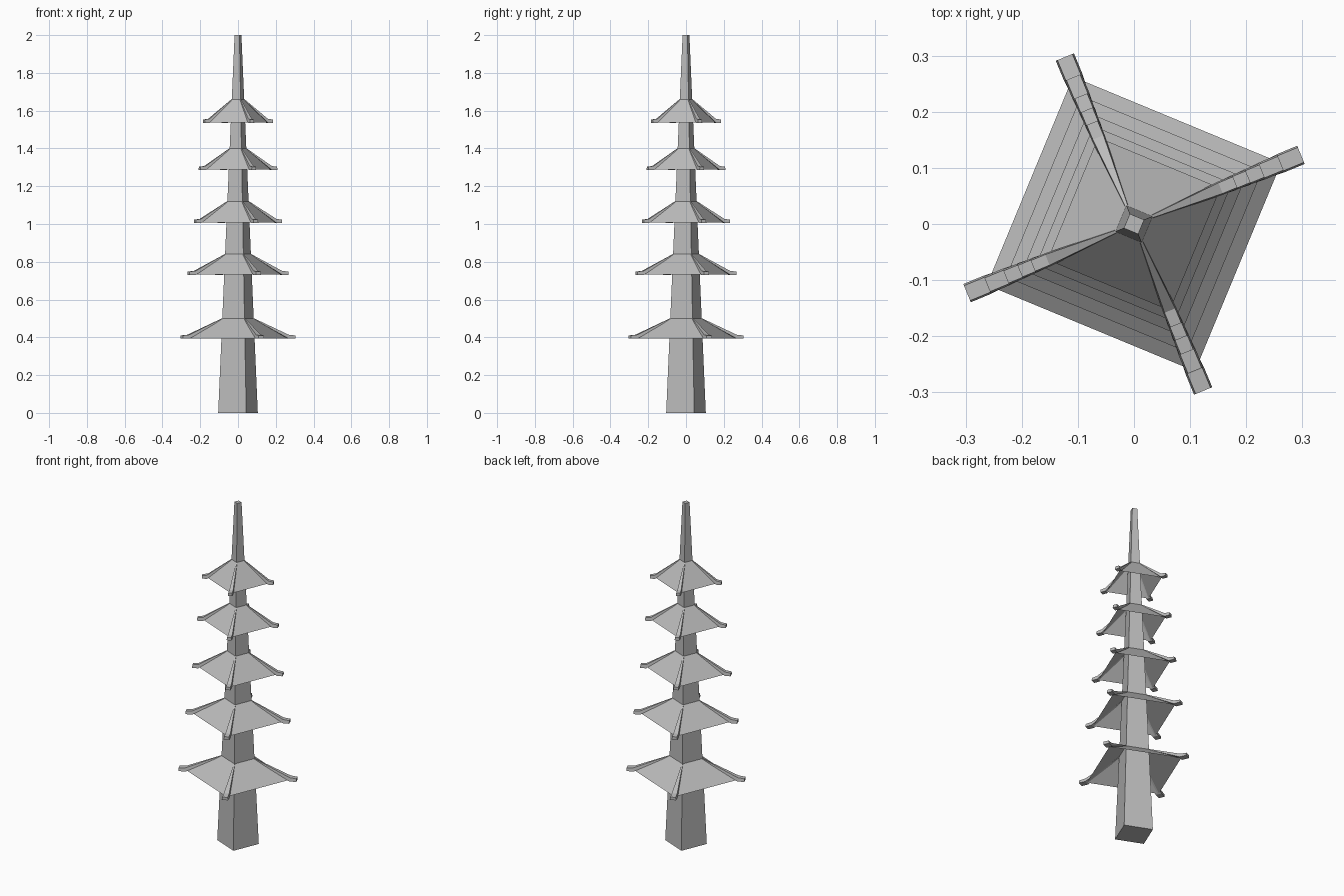
import bpy
import bmesh
import math
from mathutils import Vector

cube = bpy.data.objects.get("Cube")
if cube:
    bpy.data.objects.remove(cube, do_unlink=True)

stone = bpy.data.materials.new("grey stone")
stone.use_nodes = True
GREY = (0.5, 0.5, 0.5, 1)
stone.diffuse_color = GREY
stone.node_tree.nodes["Principled BSDF"].inputs["Base Color"].default_value = GREY

# The four corner directions of the twisted square plan
ANGLES = [math.radians(22.5 + 90 * i) for i in range(4)]


def polar(radius, angle, z):
    return Vector((radius * math.cos(angle), radius * math.sin(angle), z))


def shaft_radius(z):
    return 0.1135 - 0.047 * z


def finish(bm, name):
    bmesh.ops.recalc_face_normals(bm, faces=bm.faces)
    mesh = bpy.data.meshes.new(name)
    bm.to_mesh(mesh)
    bm.free()
    mesh.materials.append(stone)
    obj = bpy.data.objects.new(name, mesh)
    bpy.context.collection.objects.link(obj)
    return obj


def square_loft(bm, sections, capped):
    rings = [[bm.verts.new(polar(r, a, z)) for a in ANGLES] for r, z in sections]
    for low, high in zip(rings, rings[1:]):
        for i in range(4):
            j = (i + 1) % 4
            bm.faces.new((low[i], low[j], high[j], high[i]))
    if capped:
        bm.faces.new(rings[0])
        bm.faces.new(rings[-1])


def rib(bm, angle, stations):
    # Each station: radius, base height, width, thickness
    side = Vector((-math.sin(angle), math.cos(angle), 0))
    rings = []
    for r, z, width, thick in stations:
        ring = []
        for s, up in ((-0.5, 0), (0.5, 0), (0.41, thick), (-0.41, thick)):
            ring.append(bm.verts.new(polar(r, angle, z + up) + side * width * s))
        rings.append(ring)
    for a, b in zip(rings, rings[1:]):
        for i in range(4):
            j = (i + 1) % 4
            bm.faces.new((a[i], a[j], b[j], b[i]))
    bm.faces.new(rings[0])
    bm.faces.new(rings[-1])


# Tapering shaft and spire
bm = bmesh.new()
square_loft(bm, [(shaft_radius(z), z) for z in (0, 2)], True)
finish(bm, "tower_shaft")

# Tiers: eave height, roof top height, rib tip radius, eave corner radius, rib width
TIERS = [
    (0.395, 0.50, 0.322, 0.284, 0.035),
    (0.733, 0.84, 0.283, 0.247, 0.032),
    (1.008, 1.12, 0.247, 0.215, 0.029),
    (1.288, 1.40, 0.220, 0.189, 0.027),
    (1.538, 1.66, 0.195, 0.167, 0.025),
]
for n, (eave, top, tip, corner, width) in enumerate(TIERS, 1):
    # Thin sloping roof
    bm = bmesh.new()
    square_loft(bm, [(corner, eave), (shaft_radius(top), top)], False)
    finish(bm, f"roof_{n}")
    # Corner ribs with level, overhanging ends
    bm = bmesh.new()
    for angle in ANGLES:
        rib(bm, angle, [
            (tip, eave - 0.002, width, 0.017),
            (corner, eave - 0.002, width, 0.021),
            (shaft_radius(top), top - 0.004, 0.006, 0.005),
        ])
    finish(bm, f"roof_ribs_{n}")
